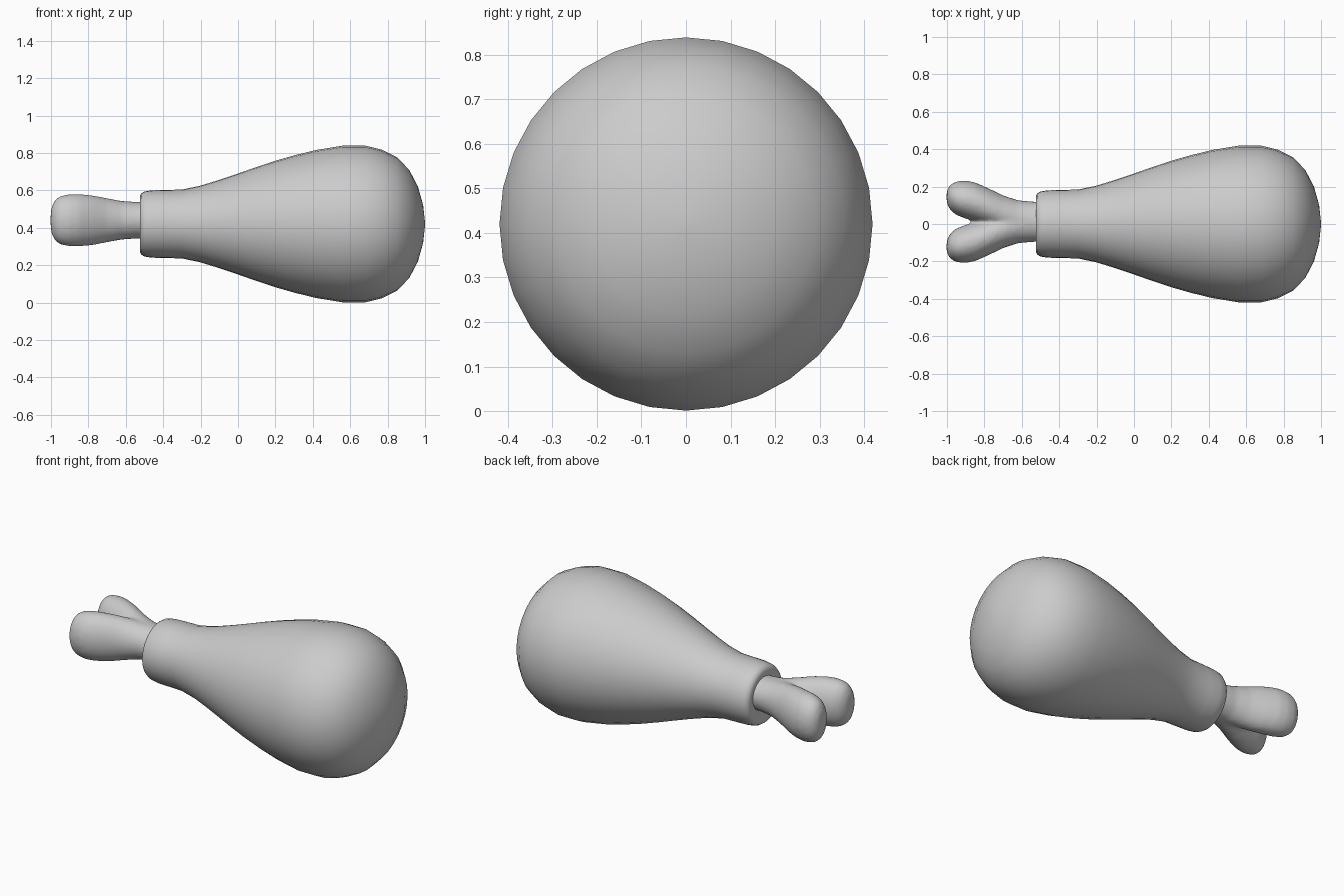
import bpy, bmesh
from math import pi, cos, sin

cube = bpy.data.objects.get("Cube")
if cube:
    bpy.data.objects.remove(cube, do_unlink=True)

grey = bpy.data.materials.new("light_grey")
grey.use_nodes = True
grey.diffuse_color = (0.6, 0.6, 0.6, 1)
grey.node_tree.nodes["Principled BSDF"].inputs["Base Color"].default_value = (0.6, 0.6, 0.6, 1)


def loft(bm, sections, sides):
    """Skin ellipses given as (x, y, z, y radius, z radius), closed at both ends."""
    rings = []
    for x, y, z, ry, rz in sections:
        angles = [2 * pi * i / sides for i in range(sides)]
        rings.append([bm.verts.new((x, y + ry * cos(a), z + rz * sin(a))) for a in angles])
    for a, b in zip(rings, rings[1:]):
        for i in range(sides):
            j = (i + 1) % sides
            bm.faces.new((a[i], a[j], b[j], b[i]))
    for ring in (rings[0], rings[-1]):
        bm.faces.new(ring)


def make_object(name, bm):
    bmesh.ops.recalc_face_normals(bm, faces=bm.faces)
    mesh = bpy.data.meshes.new(name)
    bm.to_mesh(mesh)
    bm.free()
    mesh.materials.append(grey)
    mesh.shade_smooth()
    obj = bpy.data.objects.new(name, mesh)
    bpy.context.collection.objects.link(obj)
    return obj


# Meat: a turned pear shape with a rounded rim around the bone
AXIS = 0.42
profile = [(-0.515, 0.08), (-0.523, 0.11), (-0.525, 0.145), (-0.518, 0.163),
           (-0.5, 0.174), (-0.46, 0.18), (-0.39, 0.182), (-0.3, 0.184),
           (-0.2, 0.205), (-0.1, 0.236), (0, 0.27), (0.1, 0.305), (0.2, 0.338),
           (0.3, 0.367), (0.42, 0.396), (0.56, 0.419), (0.68, 0.419),
           (0.77, 0.397), (0.85, 0.357), (0.915, 0.29), (0.962, 0.2),
           (0.99, 0.1), (0.999, 0.015)]
bm = bmesh.new()
loft(bm, [(x, 0, AXIS, r, r) for x, r in profile], 32)
make_object("meat", bm)

# Bone: a shaft forking into two knobs, one lofted half per side, then fused
BONE_Y, BONE_Z = 0.012, 0.44
fork = [(-0.4, 0, 0.108, 0.098), (-0.54, 0, 0.108, 0.098), (-0.62, 0.015, 0.1, 0.103),
        (-0.7, 0.045, 0.096, 0.118), (-0.78, 0.08, 0.1, 0.134), (-0.85, 0.106, 0.105, 0.14),
        (-0.9, 0.118, 0.102, 0.14), (-0.95, 0.126, 0.09, 0.13), (-0.98, 0.13, 0.07, 0.108),
        (-0.997, 0.132, 0.044, 0.07), (-1.003, 0.133, 0.012, 0.02)]
bm = bmesh.new()
for side in (1, -1):
    loft(bm, [(x, BONE_Y + side * y, BONE_Z, ry, rz) for x, y, ry, rz in fork], 32)
bone = make_object("bone", bm)
remesh = bone.modifiers.new("fuse", "REMESH")
remesh.mode = "VOXEL"
remesh.voxel_size = 0.012
remesh.use_smooth_shade = True
soften = bone.modifiers.new("soften", "SMOOTH")
soften.factor = 0.5
soften.iterations = 8
